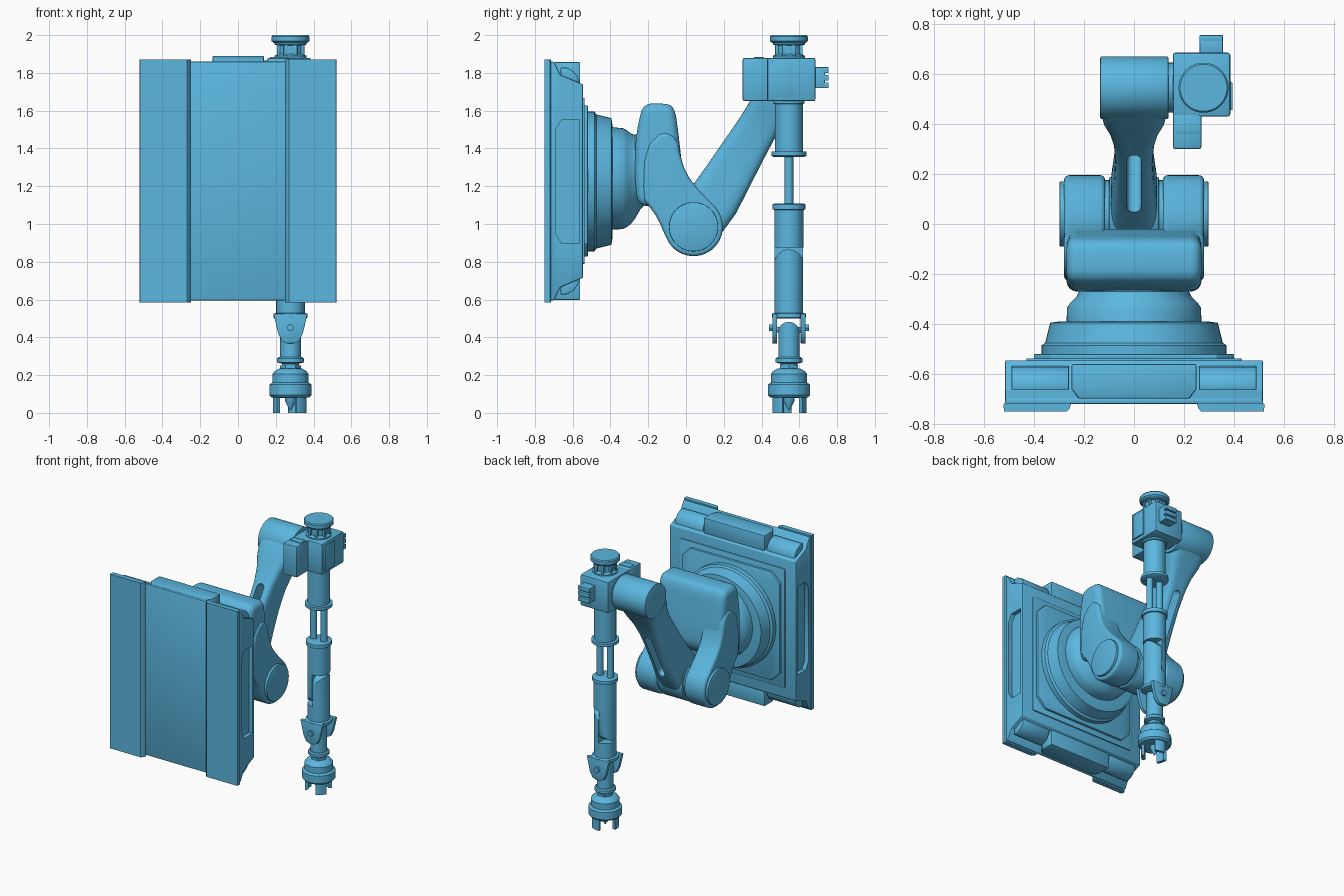
import bpy, bmesh
from math import sin, cos, pi, radians
from mathutils import Vector

if "Cube" in bpy.data.objects:
    bpy.data.objects.remove(bpy.data.objects["Cube"])

blue = bpy.data.materials.new("sky_blue_paint")
blue.use_nodes = True
blue.diffuse_color = (0.105, 0.47, 0.74, 1)
blue.node_tree.nodes["Principled BSDF"].inputs["Base Color"].default_value = (0.105, 0.47, 0.74, 1)


def put(axis, a, b, h):
    return Vector({"x": (h, a, b), "y": (a, h, b), "z": (a, b, h)}[axis])


def apply_mod(ob, kind, **props):
    mod = ob.modifiers.new(kind.lower(), kind)
    for key, value in props.items():
        setattr(mod, key, value)
    bpy.context.view_layer.objects.active = ob
    bpy.ops.object.modifier_apply(modifier=mod.name)


def shade(ob):
    bpy.ops.object.select_all(action="DESELECT")
    ob.select_set(True)
    bpy.context.view_layer.objects.active = ob
    bpy.ops.object.shade_smooth_by_angle(angle=radians(35))


def loft(name, rings, bevel=0, segments=2):
    """Skin a list of equal closed rings and cap both ends."""
    bm = bmesh.new()
    rows = [[bm.verts.new(p) for p in ring] for ring in rings]
    n = len(rows[0])
    for r0, r1 in zip(rows, rows[1:]):
        for i in range(n):
            j = (i + 1) % n
            bm.faces.new((r0[i], r0[j], r1[j], r1[i]))
    bm.faces.new(rows[0])
    bm.faces.new(rows[-1])
    bmesh.ops.recalc_face_normals(bm, faces=bm.faces)
    mesh = bpy.data.meshes.new(name)
    bm.to_mesh(mesh)
    bm.free()
    mesh.materials.append(blue)
    ob = bpy.data.objects.new(name, mesh)
    bpy.context.collection.objects.link(ob)
    if bevel:
        apply_mod(ob, "BEVEL", width=bevel, segments=segments,
                  limit_method="ANGLE", angle_limit=radians(40))
    shade(ob)
    return ob


def prism(name, pts, lo, hi, axis, bevel=0, segments=2):
    return loft(name, [[put(axis, a, b, h) for a, b in pts] for h in (lo, hi)], bevel, segments)


def box(name, x, y, z, bevel=0.006):
    return prism(name, [(x[0], y[0]), (x[1], y[0]), (x[1], y[1]), (x[0], y[1])], z[0], z[1], "z", bevel)


def turned(name, profile, a, b, axis="z", n=40, bevel=0):
    """Round part: profile of (radius, height) along an axis through (a, b)."""
    return loft(name, [[put(axis, a + r * cos(2 * pi * i / n), b + r * sin(2 * pi * i / n), h)
                        for i in range(n)] for r, h in profile], bevel)


def boolean(ob, cutter, op):
    apply_mod(ob, "BOOLEAN", object=cutter, operation=op, solver="EXACT")
    bpy.data.objects.remove(cutter)
    shade(ob)


def rounded(pts, times=2):
    for _ in range(times):
        out = []
        for p, q in zip(pts, pts[1:] + pts[:1]):
            out += [(p[0] * u + q[0] * (1 - u), p[1] * u + q[1] * (1 - u)) for u in (0.75, 0.25)]
        pts = out
    return pts


def arc(cy, cz, r, start, end, n=14):
    return [(cy + r * cos(radians(start + (end - start) * i / n)),
             cz + r * sin(radians(start + (end - start) * i / n))) for i in range(n + 1)]


MID = 1.2275      # height of the base centre


def chamfered(w, h, c):
    return [(-w, MID - h + c), (-w + c, MID - h), (w - c, MID - h), (w, MID - h + c),
            (w, MID + h - c), (w - c, MID + h), (-w + c, MID + h), (-w, MID + h - c)]


# Base slab with sloped upper and lower edges
half = [(-0.72, 0.632), (-0.70, 0.632), (-0.665, 0.562), (-0.545, 0.512)]
slab = prism("base_slab", [(y, MID + h) for y, h in half] + [(y, MID - h) for y, h in half[::-1]],
             -0.515, 0.515, "x", 0.006)
for s in (1, -1):
    # Side recess, front panel
    slot = [(-0.565, 0.90), (-0.66, 0.90), (-0.69, 0.95), (-0.69, 1.50), (-0.66, 1.55), (-0.565, 1.55)]
    boolean(slab, prism("slot_cutter", slot, s * 0.485, s * 0.6, "x"), "DIFFERENCE")
    panel = [(0.25, -0.715), (0.258, -0.74), (0.27, -0.75), (0.52, -0.75), (0.522, -0.72), (0.515, -0.715)]
    prism("front_side_panel", [(s * x, y) for x, y in panel], 0.585, 1.87, "z")
for v in (1, -1):
    # Raised edge blocks and rounded pads along top and bottom
    prism("edge_block", [(-0.25, -0.56), (0.25, -0.56), (0.25, -0.66), (0.22, -0.70), (-0.22, -0.70), (-0.25, -0.66)],
          MID + v * 0.5, MID + v * 0.63, "z", 0.008)
    pad = [(-0.66, 0.50), (-0.665, 0.60), (-0.63, 0.60), (-0.595, 0.58), (-0.572, 0.55), (-0.565, 0.50)]
    for s in (1, -1):
        prism("edge_pad", [(y, MID + v * h) for y, h in pad], s * 0.26, s * 0.49, "x", 0.005)
prism("back_panel", chamfered(0.43, 0.44, 0.01), -0.55, -0.537, "y", 0.004)
prism("mount_plate", chamfered(0.40, 0.40, 0.07), -0.54, -0.52, "y", 0.004)

# Stepped mounting ring
turned("mount_ring", [(0.37, -0.525), (0.37, -0.485), (0.355, -0.475), (0.335, -0.395), (0.30, -0.39)],
       0, 1.225, "y", 64)

# Waisted neck: y, half width, centre height, half height
neck = [(-0.40, 0.27, 1.242, 0.272), (-0.335, 0.268, 1.24, 0.267), (-0.315, 0.255, 1.24, 0.258),
        (-0.29, 0.23, 1.24, 0.238), (-0.27, 0.22, 1.25, 0.222), (-0.24, 0.23, 1.285, 0.205),
        (-0.20, 0.25, 1.33, 0.21)]
loft("neck", [[Vector((w * cos(i * pi / 28), y, c + h * sin(i * pi / 28))) for i in range(56)]
              for y, w, c, h in neck])

# Shoulder and its two fork arms
PY, PZ = 0.04, 0.985
shoulder = [(-0.27, 1.42), (-0.25, 1.55), (-0.225, 1.635), (-0.13, 1.64), (-0.06, 1.625), (-0.04, 1.48),
            (-0.02, 1.30), (-0.02, 1.18), (-0.12, 1.10), (-0.25, 1.09), (-0.27, 1.2)]
prism("shoulder", rounded(shoulder), -0.27, 0.27, "x", 0.065, 6)
fork = [(-0.23, 1.13), (-0.22, 1.40), (-0.12, 1.50), (-0.045, 1.45), (-0.03, 1.36), (0.0, 1.27),
        (0.05, 1.20), (0.11, 1.135)] + arc(PY, PZ, 0.156, 45, -155) + [(-0.15, 1.03), (-0.195, 1.095)]
for s in (1, -1):
    prism("fork_arm", rounded(fork, 1), s * 0.115, s * 0.28, "x", 0.02, 4)
    turned("pivot_cap", [(0.13, s * 0.27), (0.13, s * 0.297)], PY, PZ, "x", 48, 0.003)
    turned("pivot_washer", [(0.135, s * 0.095), (0.135, s * 0.125)], PY, PZ, "x", 48)

# Upper link: centre y, centre z, half width, half thickness
turned("link_pivot", [(0.15, -0.10), (0.15, 0.10)], PY, PZ, "x", 48, 0.01)
stations = [(0.04, 0.985, 0.10, 0.14), (0.15, 1.13, 0.09, 0.137), (0.22, 1.245, 0.08, 0.127),
            (0.30, 1.38, 0.075, 0.117), (0.37, 1.495, 0.082, 0.108), (0.42, 1.58, 0.10, 0.106),
            (0.46, 1.645, 0.125, 0.11), (0.50, 1.71, 0.134, 0.115), (0.54, 1.76, 0.134, 0.115)]
normal = Vector((0, 0.838, -0.545))


def superellipse(t):
    c, s = cos(t), sin(t)
    return abs(c) ** 0.45 * (1 if c > 0 else -1), abs(s) ** 0.45 * (1 if s > 0 else -1)


rings = []
for y, z, w, t in stations:
    ring = [superellipse((i + 0.5) * pi / 20) for i in range(40)]
    rings.append([Vector((w * a, y, z)) + normal * t * b for a, b in ring])
link = loft("upper_link", rings)
along = Vector((0, 0.545, 0.838))
oval = [(u, 0.17 + v) for u, v in arc(0, 0, 0.028, 0, 180, 8)] + [(u, v - 0.17) for u, v in arc(0, 0, 0.028, 180, 360, 8)]
centre = Vector((0, 0.26, 1.32))
boolean(link, loft("link_slot_cutter", [[centre + Vector((u, 0, 0)) + along * v + normal * d for u, v in oval]
                                        for d in (-0.3, 0.3)]), "DIFFERENCE")
turned("wrist", [(0.125, -0.135), (0.125, 0.138)], 0.545, 1.765, "x", 48, 0.006)
turned("wrist_joint", [(0.10, 0.13), (0.10, 0.16)], 0.545, 1.765, "x", 40)

# Tool head housing
TX, TY = 0.278, 0.545
box("tool_housing", (0.155, 0.385), (0.43, 0.685), (1.65, 1.88), 0.01)
box("housing_side_box", (0.155, 0.27), (0.30, 0.44), (1.65, 1.88), 0.01)
box("side_box_lid", (0.17, 0.262), (0.36, 0.41), (1.875, 1.885), 0.002)
box("housing_cover", (0.38, 0.394), (0.455, 0.565), (1.675, 1.86), 0.003)
box("connector", (0.262, 0.355), (0.68, 0.735), (1.72, 1.83), 0.004)
for z in (1.72, 1.76, 1.80):
    box("connector_rib", (0.262, 0.355), (0.73, 0.755), (z, z + 0.03), 0.002)

# Knob on top
turned("knob_neck", [(0.085, 1.875), (0.085, 1.89), (0.066, 1.90), (0.066, 1.945), (0.085, 1.95), (0.085, 1.97)], TX, TY)
turned("knob", [(0.088, 1.958), (0.10, 1.968), (0.10, 1.993), (0.094, 2.0)], TX, TY, "z", 48)
for i in range(8):
    a = i * pi / 4 + pi / 8
    x, y = TX + 0.068 * cos(a), TY + 0.068 * sin(a)
    box("knob_rib", (x - 0.01, x + 0.01), (y - 0.01, y + 0.01), (1.89, 1.955), 0.002)

# Telescopic barrel and twin rods
turned("upper_barrel", [(0.082, 1.655), (0.082, 1.638), (0.074, 1.635), (0.074, 1.385), (0.093, 1.383),
                        (0.093, 1.362), (0.082, 1.355)], TX, TY)
for s in (1, -1):
    turned("guide_rod", [(0.023, 1.09), (0.023, 1.37)], TX + s * 0.042, TY, "z", 20)
turned("lower_barrel", [(0.078, 1.108), (0.087, 1.104), (0.087, 1.078), (0.077, 1.075), (0.077, 0.875)], TX, TY)

# Lapped elbow: two half rounds with domed tongues
for name, lo, hi, tip, s in (("upper_tongue", 0.65, 0.88, 0.65, -1), ("lower_tongue", 0.60, 0.865, 0.865, 1)):
    part = turned(name, [(0.0755, lo), (0.0755, hi)], TX, TY)
    if s > 0:
        dome = arc(TY, tip - 0.078, 0.078, 0, 180) + [(TY - 0.078, lo - 0.1), (TY + 0.078, lo - 0.1)]
    else:
        dome = arc(TY, tip + 0.078, 0.078, 180, 360) + [(TY + 0.078, hi + 0.1), (TY - 0.078, hi + 0.1)]
    boolean(part, prism("tongue_cutter", dome, TX + s * 0.002, TX + s * 0.1, "x"), "INTERSECT")
turned("forearm", [(0.0755, 0.64), (0.0755, 0.53), (0.09, 0.525), (0.09, 0.505), (0.078, 0.50)], TX, TY)

# Clevis with bolts and the swivel below it
plate = [(-0.09, 0.525), (0.09, 0.525), (0.065, 0.42), (0.045, 0.38), (0.02, 0.368), (-0.02, 0.368), (-0.045, 0.38), (-0.065, 0.42)]
for s in (1, -1):
    prism("clevis_plate", [(TX + x, z) for x, z in plate], TY + s * 0.062, TY + s * 0.088, "y", 0.003)
    turned("clevis_bolt", [(0.02, TY + s * 0.08), (0.02, TY + s * 0.105)], TX, 0.45, "y", 6)
turned("clevis_pin", [(0.015, TY - 0.07), (0.015, TY + 0.07)], TX, 0.44, "y", 16)
swivel = turned("swivel", [(0.056, 0.28), (0.056, 0.48)], TX, TY)
dome = arc(TY, 0.425, 0.057, 0, 180) + [(TY - 0.057, 0.2), (TY + 0.057, 0.2)]
boolean(swivel, prism("swivel_cutter", dome, TX - 0.1, TX + 0.1, "x"), "INTERSECT")
turned("swivel_collar", [(0.062, 0.295), (0.071, 0.288), (0.071, 0.268), (0.045, 0.26), (0.045, 0.25)], TX, TY)
turned("hex_nut", [(0.055, 0.25), (0.055, 0.222)], TX, TY, "z", 6)

# Gripper cup, fingers and centre spike
turned("gripper_cup", [(0.06, 0.235), (0.085, 0.22), (0.096, 0.205), (0.096, 0.16), (0.112, 0.15),
                       (0.112, 0.095), (0.10, 0.082), (0.06, 0.08)], TX, TY, "z", 48)
for a in (75, 195, 315):
    finger = arc(TX, TY, 0.092, a - 24, a + 24, 6) + arc(TX, TY, 0.07, a + 24, a - 24, 6)
    prism("gripper_finger", finger, 0.0, 0.09, "z")
turned("centre_spike", [(0.032, 0.09), (0.028, 0.06), (0.003, 0.012)], TX, TY, "z", 16)
